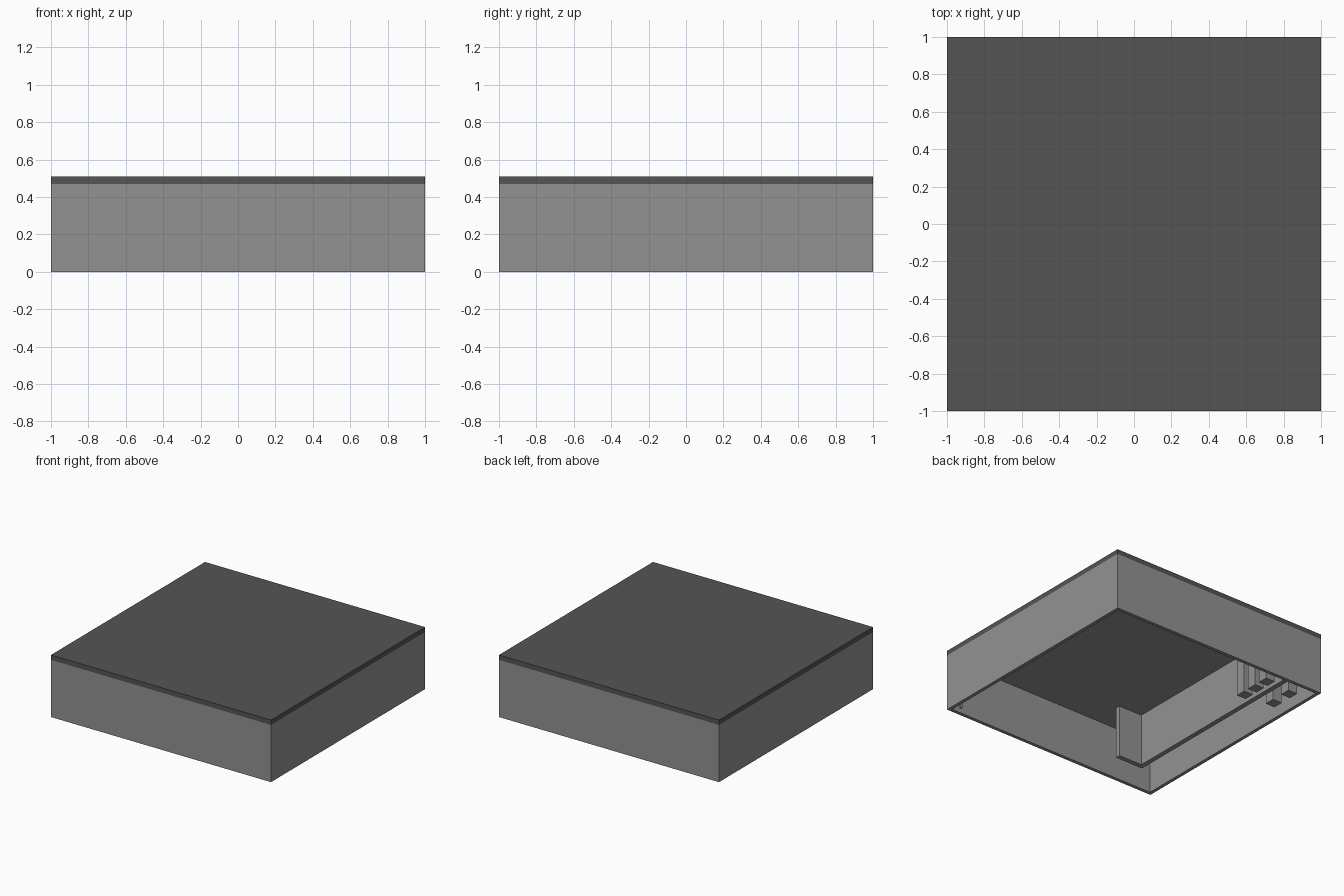
import bpy
import bmesh

if "Cube" in bpy.data.objects:
    bpy.data.objects.remove(bpy.data.objects["Cube"], do_unlink=True)

WALL = 0.04       # wall thickness
CEILING = 0.43    # underside of the ceiling
EAVES = 0.47      # top of the grey walls
TOP = 0.51        # top of the roof


def material(name, value):
    mat = bpy.data.materials.new(name)
    mat.use_nodes = True
    colour = (value, value, value, 1)
    mat.diffuse_color = colour
    mat.node_tree.nodes["Principled BSDF"].inputs["Base Color"].default_value = colour
    return mat


WALL_GREY = material("mid_grey", 0.29)
ROOF_GREY = material("dark_grey", 0.089)


def prism(bm, outline, z0, z1):
    """Extrude a counter-clockwise outline; returns the bottom face."""
    low = [bm.verts.new((x, y, z0)) for x, y in outline]
    high = [bm.verts.new((x, y, z1)) for x, y in outline]
    bottom = bm.faces.new(low[::-1])
    bm.faces.new(high)
    for i in range(len(outline)):
        j = (i + 1) % len(outline)
        bm.faces.new((low[i], low[j], high[j], high[i]))
    bm.normal_update()
    return bottom


def square(x, y, half):
    return [(x - half, y - half), (x + half, y - half),
            (x + half, y + half), (x - half, y + half)]


def finish(name, bm, mat):
    bm.normal_update()
    mesh = bpy.data.meshes.new(name)
    bm.to_mesh(mesh)
    bm.free()
    mesh.materials.append(mat)
    bpy.context.collection.objects.link(bpy.data.objects.new(name, mesh))


def solid(name, outline, z0, z1, mat):
    bm = bmesh.new()
    prism(bm, outline, z0, z1)
    finish(name, bm, mat)


# Outer walls, hollowed from below up to the ceiling
bm = bmesh.new()
base = prism(bm, square(0, 0, 1), 0, EAVES)
bmesh.ops.inset_individual(bm, faces=[base], thickness=WALL, depth=0)
bmesh.ops.inset_individual(bm, faces=[base], thickness=0, depth=0)
for vert in base.verts:
    vert.co.z = CEILING
finish("outer_walls", bm, WALL_GREY)

# Flat roof slab
solid("roof", square(0, 0, 1), EAVES, TOP, ROOF_GREY)

# L-shaped partition: a long wall with a short return
x0, y0 = -0.695, -0.735
partition = [(x0, y0), (-0.44, y0), (-0.44, y0 + WALL),
             (x0 + WALL, y0 + WALL), (x0 + WALL, 1 - WALL), (x0, 1 - WALL)]
solid("partition", partition, 0, CEILING, WALL_GREY)

# Square posts on both sides of the partition
posts = [(-0.578, 0.61 + 0.129 * i) for i in range(3)]
posts += [(-0.825, 0.655), (-0.825, 0.835)]
for number, (x, y) in enumerate(posts, 1):
    solid(f"post_{number}", square(x, y, 0.042), 0, CEILING, WALL_GREY)

# Thin rod in the front corner
solid("corner_rod", square(0.935, -0.915, 0.008), 0, CEILING, WALL_GREY)
